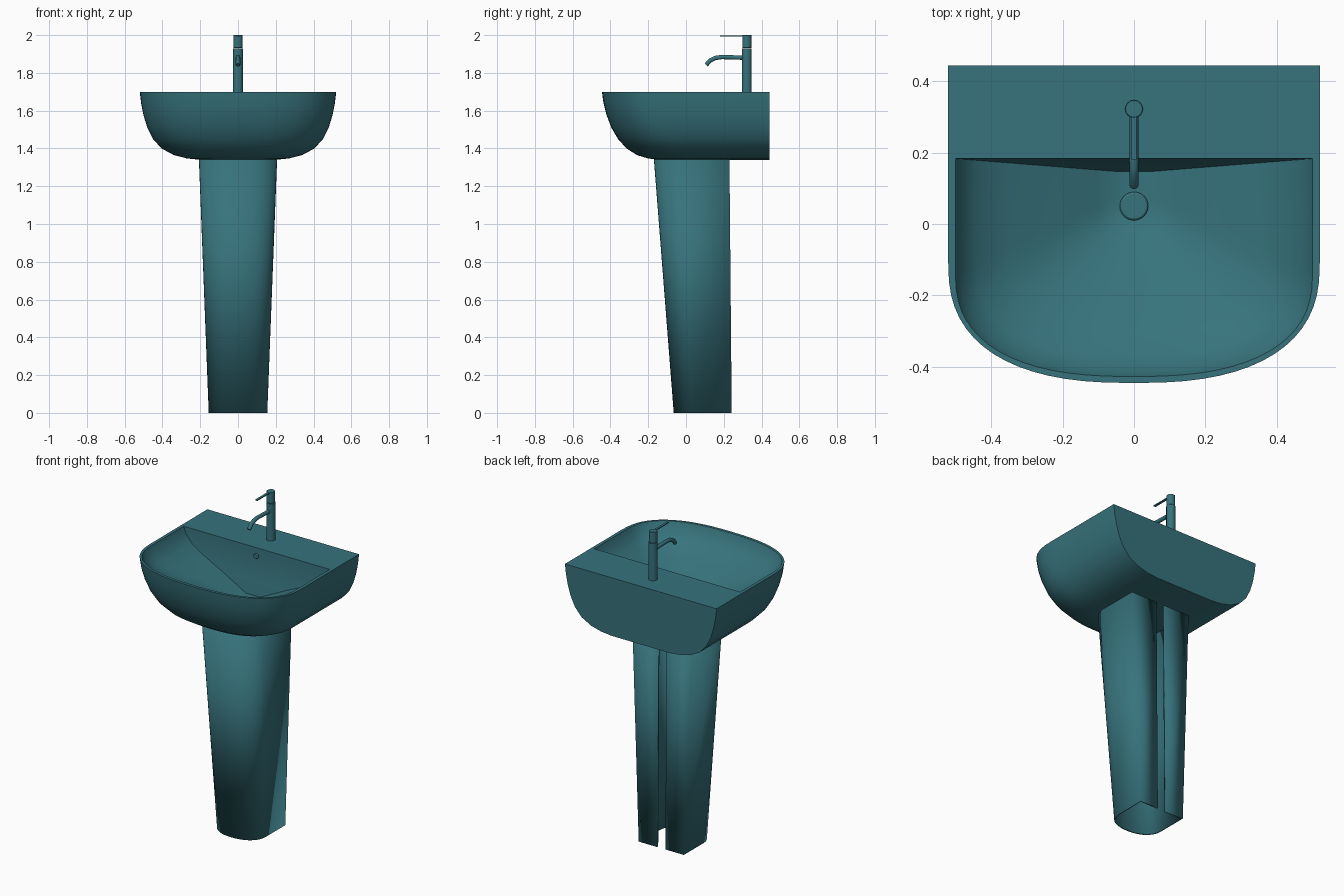
import bpy, bmesh, math
from mathutils import Vector

if "Cube" in bpy.data.objects:
    bpy.data.objects.remove(bpy.data.objects["Cube"])

mat = bpy.data.materials.new("teal")
mat.diffuse_color = (0.038, 0.171, 0.202, 1)
mat.use_nodes = True
mat.node_tree.nodes["Principled BSDF"].inputs["Base Color"].default_value = mat.diffuse_color


def finish(ob, angle=30):
    ob.data.materials.append(mat)
    bpy.ops.object.select_all(action='DESELECT')
    ob.select_set(True)
    bpy.context.view_layer.objects.active = ob
    bpy.ops.object.shade_smooth_by_angle(angle=math.radians(angle))
    return ob


def outline(w, front, back, z, split=0.62, n=2.5, steps=32):
    """D-shaped ring: flat back, straight sides, superellipse front."""
    ym = back + (front - back) * split
    pts = [(w, back, z)]
    for i in range(steps + 1):
        a = math.pi * i / steps
        c, s = math.cos(a), math.sin(a)
        pts.append((math.copysign(abs(c) ** (2 / n), c) * w,
                    ym + (front - ym) * abs(s) ** (2 / n), z))
    pts.append((-w, back, z))
    return pts


def loft(name, rings, closed):
    bm = bmesh.new()
    vs = [[bm.verts.new(p) for p in r] for r in rings]
    n = len(vs[0])
    for a, b in zip(vs, vs[1:]):
        for i in range(n if closed else n - 1):
            j = (i + 1) % n
            bm.faces.new((a[j], a[i], b[i], b[j]))
    if closed:
        bm.faces.new(vs[0])
        bm.faces.new(vs[-1])
        bmesh.ops.recalc_face_normals(bm, faces=bm.faces)
    me = bpy.data.meshes.new(name)
    bm.to_mesh(me)
    bm.free()
    ob = bpy.data.objects.new(name, me)
    bpy.context.collection.objects.link(ob)
    return ob


def cyl(name, p0, p1, r, verts=24, bevel=0):
    p0, p1 = Vector(p0), Vector(p1)
    d = p1 - p0
    bpy.ops.mesh.primitive_cylinder_add(vertices=verts, radius=r, depth=d.length,
                                        location=(p0 + p1) / 2,
                                        rotation=d.to_track_quat('Z', 'Y').to_euler())
    ob = bpy.context.object
    ob.name = name
    if bevel:
        m = ob.modifiers.new("bevel", 'BEVEL')
        m.width, m.segments = bevel, 2
    return finish(ob)


# Basin: outer shell upward, across the rim and deck, down into the bowl
shell = [(0.20, -0.15, 1.34), (0.27, -0.20, 1.347), (0.34, -0.26, 1.365),
         (0.405, -0.315, 1.40), (0.45, -0.36, 1.45), (0.48, -0.395, 1.51),
         (0.50, -0.42, 1.575), (0.513, -0.437, 1.64), (0.52, -0.445, 1.70)]
bowl = [(1, 1.70), (0.97, 1.66), (0.88, 1.61), (0.7, 1.56),
        (0.45, 1.505), (0.22, 1.45), (0.1, 1.42)]
rings = [outline(w, f, 0.443, z) for w, f, z in shell]
rings += [outline(0.5 * t, 0.07 - 0.497 * t, 0.183 - 0.04 * (1 - t), z, 0.52)
          for t, z in bowl]
finish(loft("basin", rings, True), 35)

# Pedestal: tapered hollow wall with a slot up the back
ped = []
for w, f, b, z in ((0.155, -0.065, 0.242, 0), (0.207, -0.17, 0.23, 1.342)):
    ring = outline(w, f, b, z, n=2.2, steps=24)
    ped.append([(0.028, b, z)] + ring + [(-0.028, b, z)])
pedestal = loft("pedestal", ped, False)
m = pedestal.modifiers.new("wall", 'SOLIDIFY')
m.thickness, m.offset = 0.01, -1
finish(pedestal)

# Drain cover, overflow and waste trap
cyl("drain_cover", (0, 0.05, 1.41), (0, 0.05, 1.432), 0.04, 24, 0.006)
cyl("overflow", (0, 0.19, 1.65), (0, 0.17, 1.65), 0.016, 16, 0.003)
cyl("waste_pipe", (0, 0.05, 1.18), (0, 0.05, 1.345), 0.02, 16)
cyl("waste_trap", (0, 0.05, 1.05), (0, 0.05, 1.2), 0.04, 20, 0.01)

# Tap body, head and lever
cyl("tap_body", (0, 0.322, 1.699), (0, 0.322, 1.93), 0.026, 24)
cyl("tap_head", (0, 0.322, 1.932), (0, 0.322, 2.0), 0.024, 24, 0.002)
bpy.ops.mesh.primitive_cube_add(size=1, location=(0, 0.25, 1.996))
lever = bpy.context.object
lever.name = "tap_lever"
lever.scale = (0.014, 0.14, 0.006)
finish(lever)

# Tap spout: round tube along a drooping path
cu = bpy.data.curves.new("tap_spout", 'CURVE')
cu.dimensions = '3D'
cu.bevel_depth, cu.bevel_resolution = 0.012, 3
cu.use_fill_caps = True
path = [(0.32, 1.88), (0.25, 1.882), (0.19, 1.884), (0.155, 1.879),
        (0.128, 1.866), (0.107, 1.842)]
sp = cu.splines.new('POLY')
sp.points.add(len(path) - 1)
for p, (y, z) in zip(sp.points, path):
    p.co = (0, y, z, 1)
sp.use_smooth = True
spout = bpy.data.objects.new("tap_spout", cu)
bpy.context.collection.objects.link(spout)
cu.materials.append(mat)
